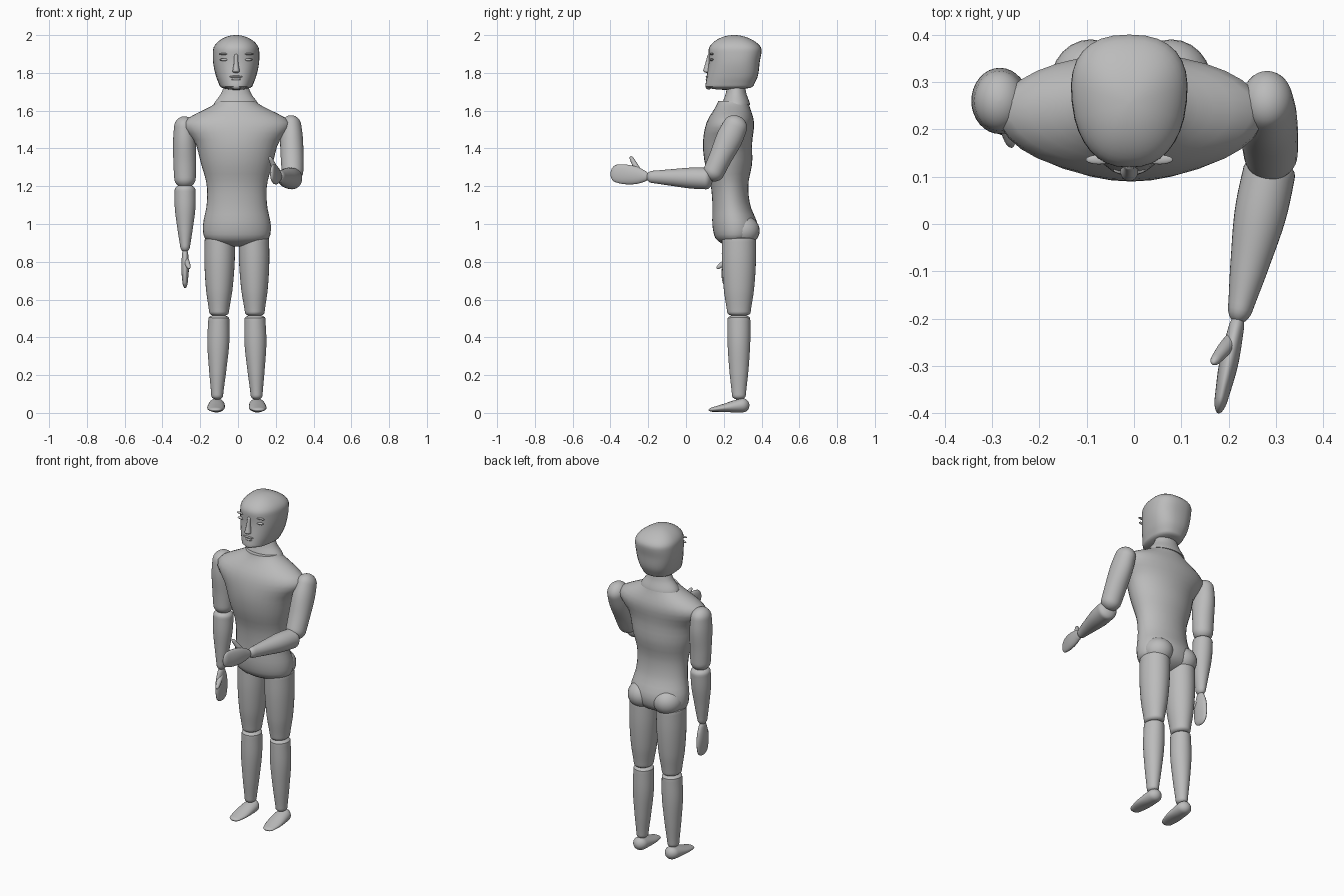
import bpy
import bmesh
import math
from mathutils import Vector

cube = bpy.data.objects.get("Cube")
if cube:
    bpy.data.objects.remove(cube, do_unlink=True)

grey = bpy.data.materials.new("plain grey")
grey.use_nodes = True
grey.diffuse_color = (.5, .5, .5, 1)
grey.node_tree.nodes["Principled BSDF"].inputs["Base Color"].default_value = grey.diffuse_color

SEGMENTS = RINGS = 32
MIDDLE = -.006
FACE = -.01
parts = []


def finish(name, bm):
    bmesh.ops.recalc_face_normals(bm, faces=bm.faces)
    mesh = bpy.data.meshes.new(name)
    bm.to_mesh(mesh)
    bm.free()
    mesh.materials.append(grey)
    obj = bpy.data.objects.new(name, mesh)
    bpy.context.collection.objects.link(obj)
    parts.append(obj)


def sample(values, t):
    """Smooth Catmull-Rom reading of evenly spaced values."""
    last = len(values) - 1
    i = min(int(t * last), last - 1)
    t = t * last - i
    a, b, c, d = [values[max(0, min(last, k))] for k in range(i - 1, i + 3)]
    return b + t / 2 * (c - a + t * (2 * a - 5 * b + 4 * c - d + t * (3 * (b - c) + d - a)))


def rounding(distance, cap):
    """Elliptical narrowing within the cap length of an end."""
    return math.sqrt(1 - (1 - distance / cap) ** 2) if distance < cap else 1


def form(name, start, end, sides, backs, fronts=None, caps=(0, 0), power=2, egg=0):
    """Body along a line; sides, backs and fronts are distances from that line."""
    start, end = Vector(start), Vector(end)
    length = (end - start).length
    along = (end - start).normalized()
    v = along.cross(Vector((1, 0, 0))).normalized()
    u = v.cross(along)
    bm = bmesh.new()
    loops = []
    for ring in range(RINGS + 1):
        t = (1 - math.cos(math.pi * ring / RINGS)) / 2
        back = sample(backs, t)
        front = sample(fronts, t) if fronts else -back
        shrink = rounding(t * length, caps[0]) * rounding((1 - t) * length, caps[1])
        shrink = max(shrink, .02)
        center = start.lerp(end, t) + v * (back + front) / 2
        ru, rv = sample(sides, t) * shrink, (back - front) / 2 * shrink
        loop = []
        for i in range(SEGMENTS):
            angle = math.tau * i / SEGMENTS
            c, s = [math.copysign(abs(q) ** (2 / power), q) for q in (math.cos(angle), math.sin(angle))]
            loop.append(bm.verts.new(center + u * (ru * c * (1 + egg * s)) + v * (rv * s)))
        loops.append(loop)
    for low, high in zip(loops, loops[1:]):
        for i in range(SEGMENTS):
            j = (i + 1) % SEGMENTS
            bm.faces.new((low[i], low[j], high[j], high[i]))
    bm.faces.new(loops[0])
    bm.faces.new(loops[-1])
    finish(name, bm)


def ball(name, center, radii):
    bm = bmesh.new()
    bmesh.ops.create_uvsphere(bm, u_segments=24, v_segments=16, radius=1)
    for vert in bm.verts:
        vert.co = Vector(center) + Vector([r * q for r, q in zip(radii, vert.co)])
    finish(name, bm)


# Torso with rounded hips and a flat collar, and the flared neck
form("torso", (MIDDLE, 0, .88), (MIDDLE, 0, 1.65),
     sides=(.17, .18, .16, .16, .19, .22, .28, .1),
     backs=(.36, .38, .34, .33, .35, .35, .36, .33),
     fronts=(.16, .14, .14, .13, .1, .09, .11, .17), caps=(.06, 0))
form("neck", (FACE, 0, 1.63), (FACE, 0, 1.75),
     sides=(.12, .08, .06), backs=(.34, .32, .31), fronts=(.19, .21, .22))

# Head and face
form("head", (FACE, 0, 1.71), (FACE, 0, 2),
     sides=(.08, .105, .12, .12, .11), backs=(.35, .38, .39, .4, .38),
     fronts=(.1, .11, .12, .12, .13), caps=(.02, .08), power=2.4, egg=.12)
form("nose", (FACE, .125, 1.9), (FACE, .11, 1.8),
     sides=(.01, .012, .02), backs=(.01, .015, .022), caps=(.01, .01))
ball("upper_lip", (FACE, .114, 1.78), (.034, .01, .006))
ball("lower_lip", (FACE, .114, 1.766), (.028, .01, .007))
ball("chin", (FACE, .12, 1.73), (.03, .017, .018))

# Paired brows, eyelids, buttocks, legs and feet
for side, s in (("left", 1), ("right", -1)):
    eye = FACE + s * .064
    ball(side + "_brow", (eye, .136, 1.9), (.028, .01, .005))
    ball(side + "_eyelid", (eye, .136, 1.87), (.023, .01, .007))
    ball(side + "_buttock", (MIDDLE + s * .085, .3, .965), (.085, .09, .08))
    hip, knee, ankle = [MIDDLE + s * x for x in (.09, .095, .105)]
    form(side + "_thigh", (hip, .28, .94), (knee, .28, .51),
         sides=(.08, .08, .07, .05), backs=(.09, .09, .08, .06), caps=(.02, .02))
    form(side + "_shin", (knee, .28, .52), (ankle, .28, .07),
         sides=(.055, .058, .045, .03), backs=(.06, .06, .05, .035), caps=(.02, .02))
    form(side + "_foot", (ankle, .335, .045), (ankle + s * .01, .12, .015),
         sides=(.04, .045, .045, .03), backs=(.04, .033, .02, .01), caps=(.04, .02))

# Arms: one hangs and one reaches, with the same limb shapes
ARM_SHAPES = {
    "upper_arm": ((.05, .06, .06, .055), (.06, .07, .06, .055), .05),
    "forearm": ((.055, .055, .04, .023), (.057, .055, .042, .03), .03),
    "hand": ((.015, .02, .012), (.02, .045, .052, .042), .03),
    "thumb": ((.015, .015, .01), (.015, .015, .01), .02),
}
ARM_JOINTS = {
    "right": ((-.285, .26, 1.56), (-.28, .26, 1.2), (-.28, .24, .86), (-.28, .24, .67), (-.26, .17, .77)),
    "left": ((.28, .28, 1.56), (.29, .13, 1.24), (.22, -.2, 1.25), (.18, -.39, 1.27), (.17, -.29, 1.35)),
}
for side, joints in ARM_JOINTS.items():
    shoulder, elbow, wrist, tip, thumb_tip = [Vector(joint) for joint in joints]
    palm = wrist.lerp(tip, .2)
    spans = ((shoulder, elbow), (elbow, wrist), (wrist, tip), (palm, thumb_tip))
    for (part, (sides, backs, cap)), (start, end) in zip(ARM_SHAPES.items(), spans):
        overlap = (end - start).normalized() * .01
        form(side + "_" + part, start - overlap, end + overlap, sides, backs, caps=(cap, cap))

# Smooth shading with crisp rims
bpy.ops.object.select_all(action="DESELECT")
for obj in parts:
    obj.select_set(True)
bpy.context.view_layer.objects.active = parts[0]
bpy.ops.object.shade_smooth_by_angle(angle=math.radians(40))
